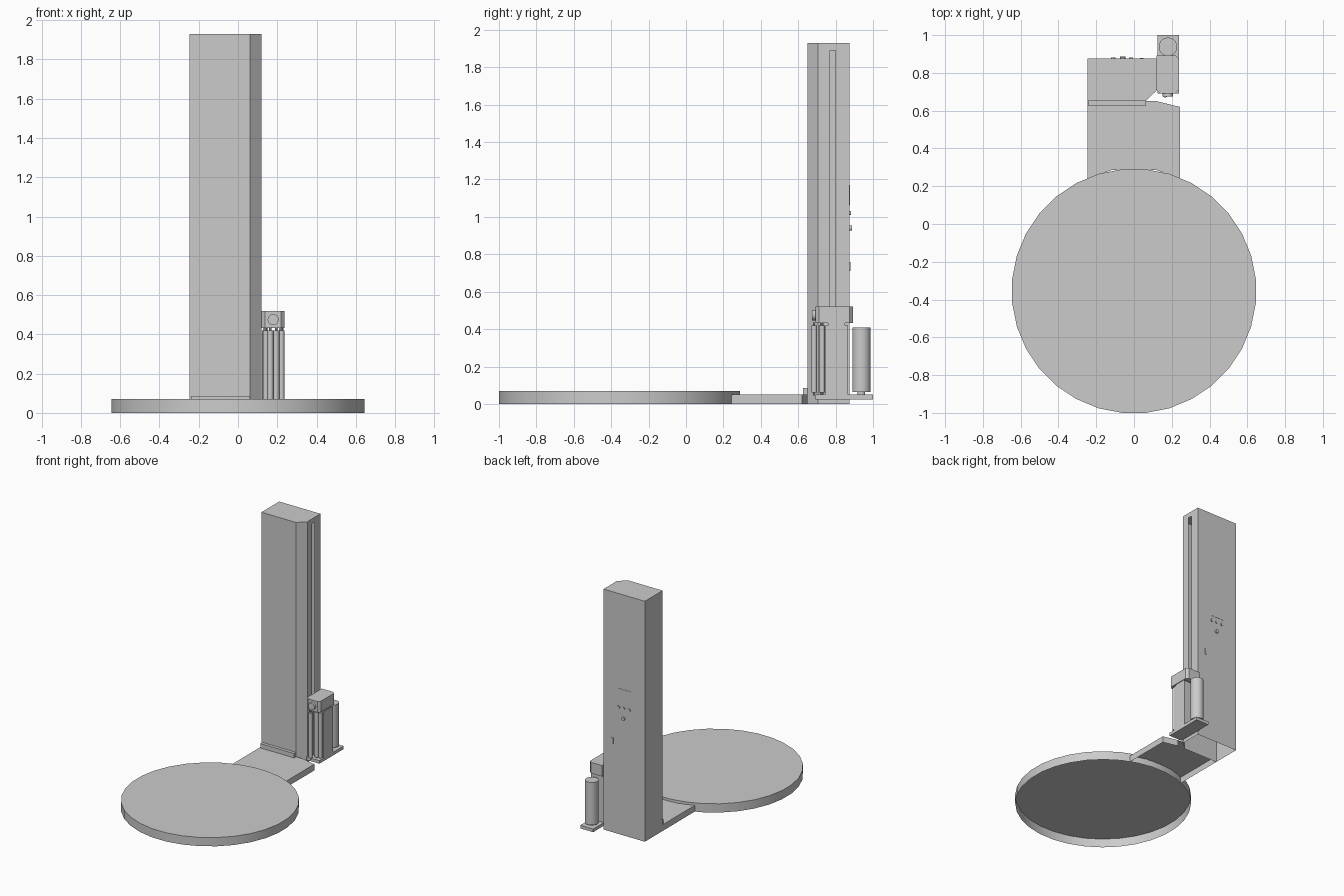
import bpy, bmesh, math
from mathutils import Matrix, Vector

if "Cube" in bpy.data.objects:
    bpy.data.objects.remove(bpy.data.objects["Cube"])


def finish(name, bm, smooth=False):
    bmesh.ops.remove_doubles(bm, verts=bm.verts, dist=1e-5)
    bmesh.ops.recalc_face_normals(bm, faces=bm.faces)
    me = bpy.data.meshes.new(name)
    bm.to_mesh(me)
    bm.free()
    ob = bpy.data.objects.new(name, me)
    bpy.context.collection.objects.link(ob)
    if smooth:
        bpy.ops.object.select_all(action='DESELECT')
        bpy.context.view_layer.objects.active = ob
        ob.select_set(True)
        bpy.ops.object.shade_smooth_by_angle(angle=math.radians(35))
    return ob


def prism(name, pts, z0, z1, bottom=True, smooth=False):
    """Extrude an xy outline; bottom=False leaves an open sheet-metal shell."""
    bm = bmesh.new()
    lo = [bm.verts.new((x, y, z0)) for x, y in pts]
    hi = [bm.verts.new((x, y, z1)) for x, y in pts]
    n = len(pts)
    for i in range(n):
        j = (i + 1) % n
        bm.faces.new((lo[i], lo[j], hi[j], hi[i]))
    bm.faces.new(hi)
    if bottom:
        bm.faces.new(lo[::-1])
    return finish(name, bm, smooth)


def box(name, x0, x1, y0, y1, z0, z1):
    return prism(name, [(x0, y0), (x1, y0), (x1, y1), (x0, y1)], z0, z1)


def rod(name, a, b, r, seg=20):
    """Cylinder between two points."""
    a, b = Vector(a), Vector(b)
    d = b - a
    bm = bmesh.new()
    m = Matrix.Translation((a + b) / 2) @ d.to_track_quat('Z', 'Y').to_matrix().to_4x4()
    bmesh.ops.create_cone(bm, cap_ends=True, segments=seg, radius1=r, radius2=r,
                          depth=d.length, matrix=m)
    return finish(name, bm, True)


# Turntable: open-bottomed pan
N = 32
R = 0.645 / math.cos(math.pi / N)
ring = [(R * math.cos((i + .5) * math.tau / N), -0.355 + R * math.sin((i + .5) * math.tau / N))
        for i in range(N)]
prism("turntable", ring, 0, 0.07, bottom=False, smooth=True)

# Base platform joining turntable and mast, open below and at the ends
bm = bmesh.new()
base = [(-0.247, 0.24), (-0.247, 0.65), (0.12, 0.65), (0.243, 0.62), (0.243, 0.24)]
hi = [bm.verts.new((x, y, 0.05)) for x, y in base]
lo = [bm.verts.new((x, y, 0)) for x, y in base]
mid = [bm.verts.new((x, 0.285, 0.05)) for x in (0.12, -0.12)]
bm.faces.new(hi + mid)
for i in (0, 2, 3):
    bm.faces.new((lo[i], lo[i + 1], hi[i + 1], hi[i]))
finish("base_platform", bm)

# Mast: hollow column with a long carriage slot in its right wall
H, X = 1.93, 0.12
outline = [(X, 0.80), (X, 0.875), (-0.247, 0.875), (-0.247, 0.65), (0.06, 0.65),
           (X, 0.707), (X, 0.77)]
bm = bmesh.new()
lo = [bm.verts.new((x, y, 0)) for x, y in outline]
hi = [bm.verts.new((x, y, H)) for x, y in outline]
for i in range(len(outline) - 1):
    bm.faces.new((lo[i], lo[i + 1], hi[i + 1], hi[i]))
bm.faces.new(hi)
for z0, z1 in ((0, 0.1), (1.89, H)):
    bm.faces.new([bm.verts.new((X, y, z)) for y, z in
                  ((0.77, z0), (0.80, z0), (0.80, z1), (0.77, z1))])
finish("mast", bm)
box("slot_backing", 0.085, 0.09, 0.765, 0.805, 0.1, 1.89)
box("mast_foot_bar", -0.24, 0.06, 0.625, 0.65, 0.05, 0.085)

# Film carriage: head with chamfered corners and front knob
c = 0.018
prism("carriage_head", [(0.12 + c, 0.692), (0.238 - c, 0.692), (0.238, 0.692 + c),
                        (0.238, 0.893 - c), (0.238 - c, 0.893), (0.12, 0.893),
                        (0.12, 0.692 + c)], 0.432, 0.52)
rod("head_knob", (0.179, 0.674, 0.475), (0.179, 0.693, 0.475), 0.028)

# Carriage body, rollers and lower plate
box("carriage_body", 0.122, 0.238, 0.745, 0.865, 0.05, 0.42)
for i, x in enumerate((0.14, 0.22)):
    box(f"body_neck_{i}", x - 0.012, x + 0.012, 0.76, 0.85, 0.42, 0.432)
box("carriage_plate", 0.124, 0.238, 0.692, 1.0, 0.025, 0.05)
for i, (x, y, r) in enumerate(((0.142, 0.728, 0.014), (0.165, 0.685, 0.015),
                               (0.194, 0.722, 0.017), (0.222, 0.728, 0.014))):
    rod(f"film_roller_{i}", (x, y, 0.06), (x, y, 0.42), r, 16)
    rod(f"roller_pin_{i}", (x, y, 0.045), (x, y, 0.435), 0.006, 8)

# Film roll standing on the plate
rod("film_roll", (0.18, 0.938, 0.065), (0.18, 0.938, 0.408), 0.049, 24)
rod("film_roll_spindle", (0.18, 0.938, 0.05), (0.18, 0.938, 0.066), 0.02, 16)

# Controls on the back of the mast
B = 0.874
box("display_panel", -0.12, 0.0, B, B + 0.003, 1.06, 1.17)
for i, x in enumerate((-0.015, -0.06, -0.11)):
    rod(f"control_button_{i}", (x, B, 1.02), (x, B + 0.008, 1.02), 0.011, 12)
rod("stop_button", (-0.06, B, 0.94), (-0.06, B + 0.013, 0.94), 0.014, 12)
box("door_latch", 0.032, 0.05, B, B + 0.005, 0.71, 0.76)
